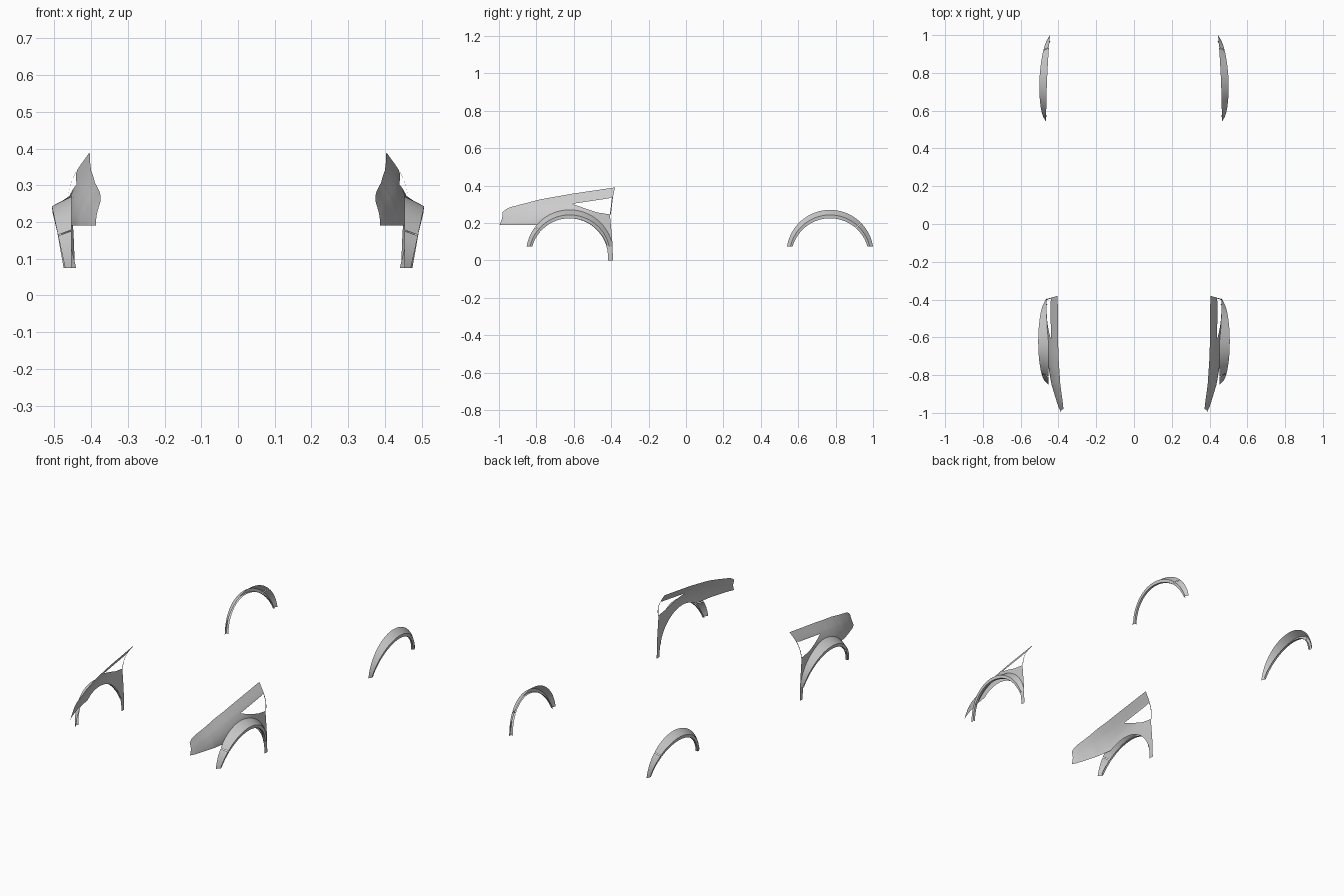
import bpy, bmesh, math
from mathutils import Vector

if "Cube" in bpy.data.objects:
    bpy.data.objects.remove(bpy.data.objects["Cube"])


def lerp_table(table, v):
    if v <= table[0][0]:
        return table[0][1]
    for (a, fa), (b, fb) in zip(table, table[1:]):
        if v <= b:
            s = (v - a) / (b - a)
            return fa + (fb - fa) * s
    return table[-1][1]


# Fender shape: top edge height, top edge x, and outward bulge along y
TOP = [(-1.0, .25), (-.98, .258), (-.965, .272), (-.94, .284), (-.78, .326), (-.6, .358), (-.38, .39)]
INNER = [(-1.0, .373), (-.96, .375), (-.85, .390), (-.7, .400), (-.6, .402), (-.38, .404)]
WIDTH = [(-1.0, .018), (-.97, .030), (-.85, .047), (-.75, .057), (-.65, .059), (-.38, .059)]
DROP = [(0, 0), (.015, .19), (.03, .38), (.045, .56), (.06, .70), (.075, .82), (.09, .91), (.105, .97), (.12, 1)]


def body_x(y, z):
    return lerp_table(INNER, y) + lerp_table(WIDTH, y) * lerp_table(DROP, max(0, lerp_table(TOP, y) - z))


def resample(pts, n):
    pts = [Vector(p) for p in pts]
    cum = [0]
    for a, b in zip(pts, pts[1:]):
        cum.append(cum[-1] + (b - a).length)
    ys, zs = [list(zip(cum, [p[k] for p in pts])) for k in (0, 1)]
    return [Vector((lerp_table(ys, cum[-1] * i / n), lerp_table(zs, cum[-1] * i / n)))
            for i in range(n + 1)]


def add_grid(bm, rows):
    vs = [[bm.verts.new(p) for p in row] for row in rows]
    for r0, r1 in zip(vs, vs[1:]):
        for i in range(len(r0) - 1):
            bm.faces.new((r0[i], r0[i + 1], r1[i + 1], r1[i]))


def finish(bm, name, angle):
    bmesh.ops.remove_doubles(bm, verts=bm.verts, dist=.0004)
    bmesh.ops.recalc_face_normals(bm, faces=bm.faces)
    bm.normal_update()
    if sum(f.normal.x * f.calc_area() for f in bm.faces) < 0:
        bmesh.ops.reverse_faces(bm, faces=bm.faces)
    me = bpy.data.meshes.new(name)
    bm.to_mesh(me)
    bm.free()
    ob = bpy.data.objects.new(name, me)
    bpy.context.collection.objects.link(ob)
    bpy.ops.object.select_all(action='DESELECT')
    ob.select_set(True)
    bpy.context.view_layer.objects.active = ob
    bpy.ops.object.shade_smooth_by_angle(angle=math.radians(angle))
    ob.modifiers.new("mirror", 'MIRROR')


def patch(bm, upper, lower, n, m):
    up, lo = resample(upper, n), resample(lower, n)
    rows = []
    for j in range(m + 1):
        pts = [a.lerp(b, j / m) for a, b in zip(up, lo)]
        rows.append([(body_x(p.x, p.y), p.x, p.y) for p in pts])
    add_grid(bm, rows)


def arch(a0, a1, n=20):
    angles = [math.radians(a0 + (a1 - a0) * i / n) for i in range(n + 1)]
    return [(-.625 + .208 * math.cos(a), .017 + .208 * math.sin(a)) for a in angles]


# Front fender panel: nose, pillar bar, strip behind the wheel, thin rear edge strip
bm = bmesh.new()
top_front = [(y, z) for y, z in TOP if -.99 < y < -.61] + [(-.61, .356)]
belt = [(-.983, .225), (-.61, .302)]
patch(bm, top_front, belt, 30, 10)
patch(bm, belt, [(-.996, .19), (-.74, .19)] + arch(123.7, 86), 30, 8)
patch(bm, [(-.61, .356), (-.38, .39)], [(-.61, .302), (-.41, .332), (-.39, .342)], 16, 10)
patch(bm, [(-.61, .302), (-.475, .256), (-.407, .246)], arch(86, 42), 16, 8)
patch(bm, [(-.407, .246), (-.395, .12), (-.39, 0)], arch(42, 0) + [(-.417, 0)], 16, 8)
patch(bm, [(-.390, .342), (-.402, .246)], [(-.395, .340), (-.407, .246)], 10, 1)
finish(bm, "front_fender", 40)


def flare(name, cy, base, lip, t0, t1, n):
    """Arched lip: sloping outer face, rolled edge, short inward return."""
    rows = [[], [], [], []]
    for i in range(n + 1):
        t = t0 + (t1 - t0) * i / n
        ao, ai = math.radians(9.4 + 161.2 * t), math.radians(16.2 + 147.6 * t)
        o = Vector((cy + .233 * math.cos(ao), .037 + .233 * math.sin(ao)))
        q = Vector((cy + .208 * math.cos(ai), .017 + .208 * math.sin(ai)))
        m = o.lerp(q, .6)
        k = (q.y - .075) / .15
        xb, xl = base(o.x, o.y), lip(o.x, k)
        for row, x, p in zip(rows, (xb, xl, xl - .002, xl - .014), (o, m, q, q)):
            row.append((x, p.x, p.y))
    bm = bmesh.new()
    add_grid(bm, rows)
    finish(bm, name, 30)


def front_base(y, z):
    return max(.453, body_x(y, z))


def front_lip(y, k):
    return .471 + .036 * k


def rear_base(y, z):
    t = (y - .54) / .46
    return .465 - .020 * t * t


def rear_lip(y, k):
    return rear_base(y, 0) + .010 + .030 * k


# Wheel arch flares, each split by a thin joint
flare("front_flare", -.622, front_base, front_lip, 0, .826, 40)
flare("front_flare_tip", -.622, front_base, front_lip, .832, 1, 10)
flare("rear_flare", .77, rear_base, rear_lip, .223, 1, 38)
flare("rear_flare_tip", .77, rear_base, rear_lip, 0, .217, 12)
